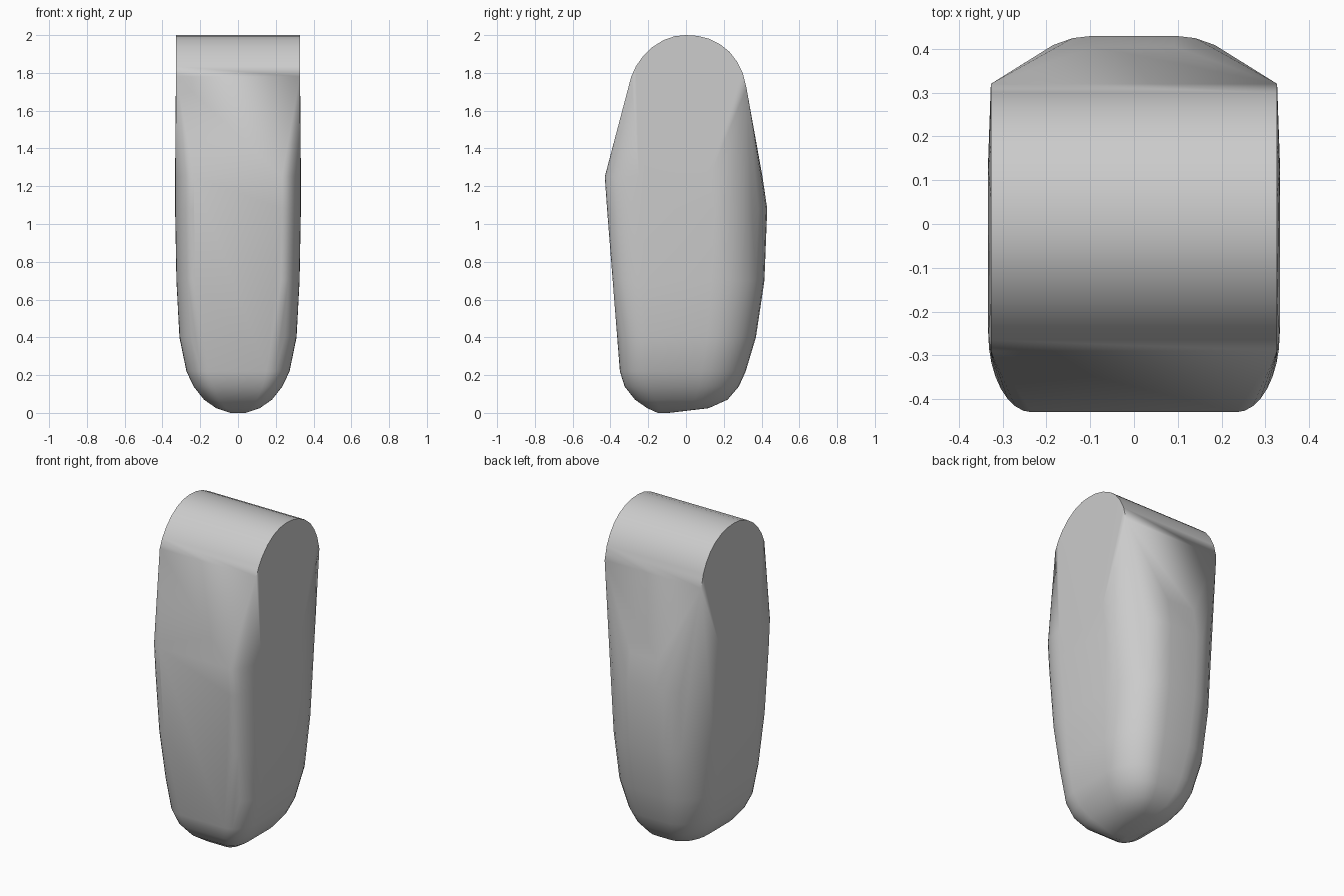
import bpy, bmesh, math

cube = bpy.data.objects.get("Cube")
if cube:
    bpy.data.objects.remove(cube)

grey = bpy.data.materials.new("plain grey")
grey.use_nodes = True
COLOUR = (0.6, 0.6, 0.6, 1)
grey.diffuse_color = COLOUR
grey.node_tree.nodes["Principled BSDF"].inputs["Base Color"].default_value = COLOUR

CORNER_STEPS = 8


def corner(half_width, flat, y_edge, depth, z):
    """Rounded corner from the flat face to the side, on both sides."""
    points = []
    for i in range(CORNER_STEPS + 1):
        a = math.pi / 2 * i / CORNER_STEPS
        x = half_width * (flat + (1 - flat) * math.sin(a))
        y = y_edge - depth * (1 - math.cos(a))
        points += [(x, y, z), (-x, y, z)]
    return points


# Body sections: height, half width, front edge, back edge
sections = [
    (1.25, 0.333, -0.43, 0.405),
    (1.08, 0.333, -0.418, 0.43),
    (0.70, 0.326, -0.388, 0.415),
    (0.40, 0.31, -0.364, 0.37),
    (0.22, 0.273, -0.35, 0.316),
    (0.14, 0.235, -0.325, 0.28),
    (0.07, 0.18, -0.27, 0.22),
    (0.025, 0.115, -0.205, 0.12),
    (0.0, 0.04, -0.15, -0.09),
]
points = []
for z, w, front, back in sections:
    size = min(1, (back - front) / 0.8)
    front_flat = 0.7 if z > 0.5 else 0.55
    points += corner(w, front_flat, front, -0.18 * size, z)
    points += corner(w, 0.28, back, 0.28 * size, z)

# Rounded top, sharp where it meets the sides
top_profile = [
    (-0.29, 1.78), (-0.265, 1.835), (-0.23, 1.885), (-0.18, 1.935),
    (-0.12, 1.973), (-0.06, 1.994), (0, 2.0), (0.06, 1.996), (0.12, 1.981),
    (0.18, 1.952), (0.23, 1.912), (0.27, 1.86), (0.3, 1.8), (0.32, 1.72),
]
for y, z in top_profile:
    points += [(side * 0.327, y, z) for side in (-1, 1)]

# Skin the sections and the top into one convex body
bm = bmesh.new()
for p in points:
    bm.verts.new(p)
hull = bmesh.ops.convex_hull(bm, input=bm.verts)
loose = {v for v in hull["geom_interior"] + hull["geom_unused"]
         if isinstance(v, bmesh.types.BMVert)}
bmesh.ops.delete(bm, geom=list(loose), context="VERTS")
bmesh.ops.dissolve_limit(bm, angle_limit=math.radians(0.5),
                         verts=bm.verts, edges=bm.edges)
bmesh.ops.recalc_face_normals(bm, faces=bm.faces)
mesh = bpy.data.meshes.new("body")
bm.to_mesh(mesh)
bm.free()
mesh.materials.append(grey)

body = bpy.data.objects.new("body", mesh)
bpy.context.collection.objects.link(body)
bpy.context.view_layer.objects.active = body
body.select_set(True)
bpy.ops.object.shade_smooth_by_angle(angle=math.radians(30))
